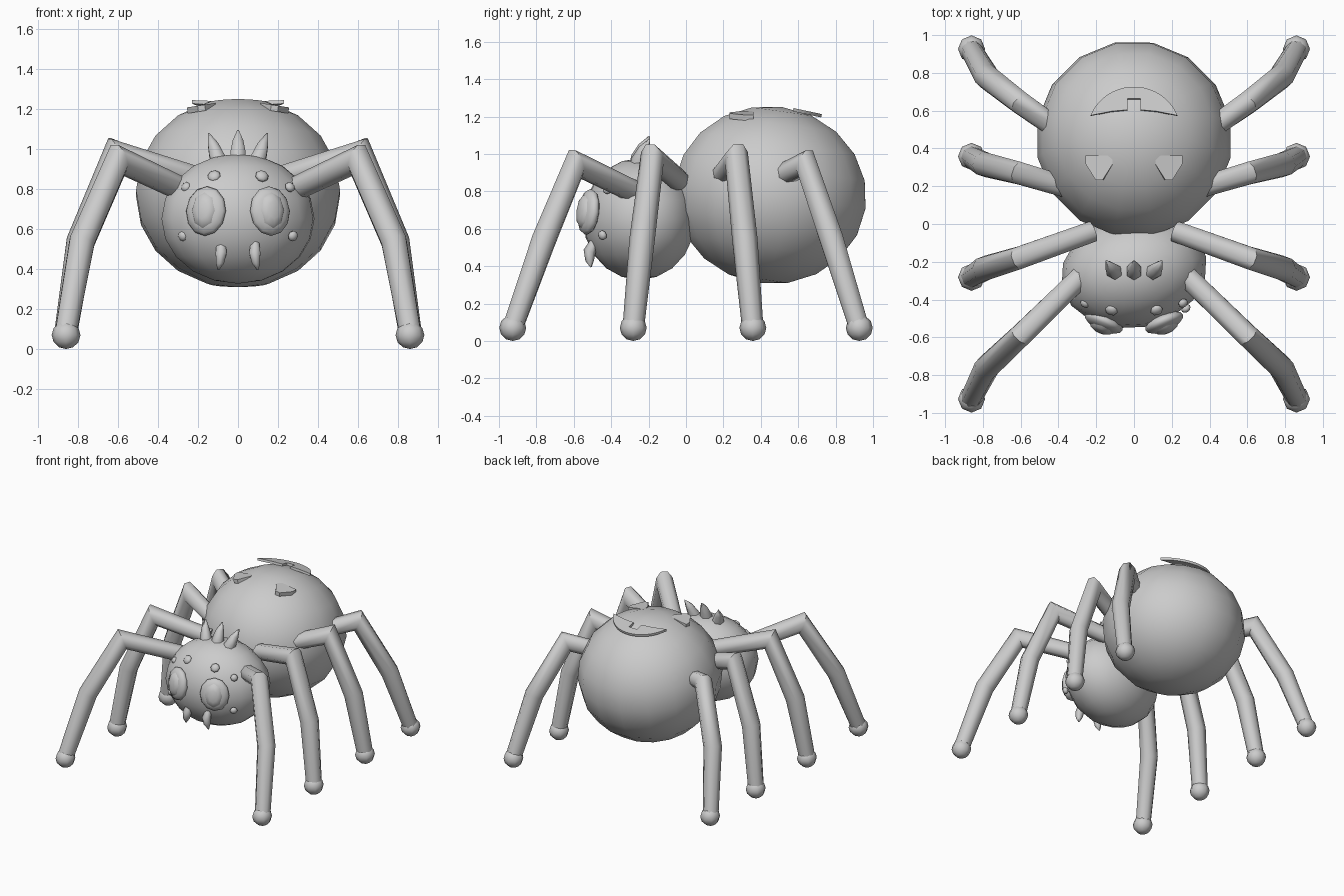
import bpy, bmesh, math
from math import radians, sin, cos, sqrt
from mathutils import Vector, Matrix

if "Cube" in bpy.data.objects:
    bpy.data.objects.remove(bpy.data.objects["Cube"])


def finish(name, bm, angle=None):
    bmesh.ops.recalc_face_normals(bm, faces=bm.faces[:])
    me = bpy.data.meshes.new(name)
    bm.to_mesh(me)
    bm.free()
    ob = bpy.data.objects.new(name, me)
    bpy.context.collection.objects.link(ob)
    if angle:
        bpy.ops.object.select_all(action='DESELECT')
        bpy.context.view_layer.objects.active = ob
        ob.select_set(True)
        bpy.ops.object.shade_smooth_by_angle(angle=radians(angle))
    return ob


def blob(name, loc, radii, rot=None, segs=12, rings=8):
    """Ellipsoid, optionally rotated by a matrix."""
    bm = bmesh.new()
    bmesh.ops.create_uvsphere(bm, u_segments=segs, v_segments=rings, radius=1)
    m = Matrix.Translation(loc) @ (rot or Matrix()) @ Matrix.Diagonal((*radii, 1))
    bmesh.ops.transform(bm, matrix=m, verts=bm.verts)
    return finish(name, bm, 60)


def tube(name, pts, radii, side, segs=8, angle=50):
    """Mitred tube through points lying in the plane whose normal is side."""
    bm = bmesh.new()
    pts = [Vector(p) for p in pts]
    side = Vector(side).normalized()
    rings = []
    for i, p in enumerate(pts):
        a = (p - pts[max(i - 1, 0)]).normalized()
        b = (pts[min(i + 1, len(pts) - 1)] - p).normalized()
        t = (a + b).normalized()
        up = side.cross(t).normalized()
        mitre = 1 / max(t.dot(a if i else b), 0.5)
        ring = []
        for k in range(segs):
            w = 2 * math.pi * (k + 0.5) / segs
            ring.append(bm.verts.new(p + radii[i] * (side * cos(w) + up * sin(w) * mitre)))
        rings.append(ring)
    for r, q in zip(rings, rings[1:]):
        for k in range(segs):
            n = (k + 1) % segs
            bm.faces.new((r[k], r[n], q[n], q[k]))
    bm.faces.new(rings[0])
    bm.faces.new(rings[-1])
    return finish(name, bm, angle)


def plate(name, outline, thick, loc, rot):
    bm = bmesh.new()
    face = bm.faces.new([bm.verts.new((x, y, 0)) for x, y in outline])
    top = bmesh.ops.extrude_face_region(bm, geom=[face])['geom']
    bmesh.ops.translate(bm, vec=(0, 0, thick),
                        verts=[v for v in top if isinstance(v, bmesh.types.BMVert)])
    bmesh.ops.transform(bm, matrix=Matrix.Translation(loc) @ rot, verts=bm.verts)
    return finish(name, bm)


# Body
blob("abdomen", (0, 0.45, 0.78), (0.52, 0.525, 0.475),
     Matrix.Rotation(radians(-8), 4, 'X') @ Matrix.Rotation(radians(11.25), 4, 'Z'), 16, 10)
HC, HR = Vector((0, -0.25, 0.652)), Vector((0.39, 0.30, 0.325))
blob("head", HC, HR, Matrix.Rotation(radians(11.25), 4, 'Z'), 16, 10)


def on_head(x, z):
    """Point on the face at x, z, and its outward direction."""
    y = HC.y - HR.y * sqrt(1 - (x / HR.x) ** 2 - ((z - HC.z) / HR.z) ** 2)
    p = Vector((x, y, z))
    d = p - HC
    return p, Vector((d.x / HR.x ** 2, d.y / HR.y ** 2, d.z / HR.z ** 2)).normalized()


def facing(n):
    return n.to_track_quat('Z', 'Y').to_matrix().to_4x4()


# Leg paths: base, knee, shin, ankle
legs = [
    [(0.24, -0.24, 0.78), (0.60, -0.59, 0.95), (0.78, -0.76, 0.54), (0.86, -0.92, 0.09)],
    [(0.22, -0.04, 0.86), (0.61, -0.18, 0.98), (0.79, -0.235, 0.54), (0.86, -0.28, 0.09)],
    [(0.34, 0.19, 0.88), (0.61, 0.27, 0.98), (0.79, 0.315, 0.54), (0.86, 0.355, 0.09)],
    [(0.40, 0.50, 0.88), (0.60, 0.64, 0.95), (0.78, 0.78, 0.54), (0.86, 0.92, 0.09)],
]
for s, tag in ((-1, "left"), (1, "right")):
    for i, path in enumerate(legs):
        pts = [(s * x, y, z) for x, y, z in path]
        run = Vector(pts[-1]) - Vector(pts[0])
        tube(f"leg_{tag}_{i + 1}", pts, (0.06, 0.064, 0.068, 0.058), (-run.y, run.x, 0))
        f = Vector(pts[-1])
        blob(f"foot_{tag}_{i + 1}", (f.x, f.y * 1.007, 0.07), (0.072, 0.072, 0.07), None, 8, 6)

    # Main eye with raised pupil
    p, n = on_head(s * 0.16, 0.69)
    n = Vector((s * 0.38, -0.9, 0.12)).normalized()
    blob("eye_" + tag, p, (0.108, 0.125, 0.045), facing(n), 12, 8)
    blob("pupil_" + tag, p + n * 0.032, (0.065, 0.09, 0.028), facing(n), 8, 6)
    # Small eyes
    for i, (x, z, r) in enumerate(((0.12, 0.865, 0.034), (0.26, 0.81, 0.027), (0.275, 0.565, 0.027))):
        p, n = on_head(s * x, z)
        blob(f"small_eye_{tag}_{i + 1}", p, (r, r, 0.02), facing(n), 8, 6)
    # Fang
    tube("fang_" + tag, [(s * 0.085, -0.49, 0.53), (s * 0.084, -0.515, 0.48),
                         (s * 0.09, -0.515, 0.43), (s * 0.098, -0.508, 0.395)],
         (0.024, 0.032, 0.023, 0.004), (1, 0, 0), 6, 65)
    # Triangular eye marking on the back
    tri = [(-0.072, 0.065), (0.072, 0.065), (0.072, 0.02), (0.018, -0.065), (-0.018, -0.065), (-0.072, 0.02)]
    plate("back_triangle_" + tag, tri, 0.03, (s * 0.18, 0.297, 1.19),
          Matrix.Rotation(radians(s * 9), 4, 'Y'))

# Horns on top of the head
for name, s in (("horn_left", -1), ("horn_middle", 0), ("horn_right", 1)):
    drop = 0.015 * abs(s)
    pts = [(s * 0.09, -0.26, 0.93 - drop), (s * 0.105, -0.25, 0.98 - drop),
           (s * 0.125, -0.225, 1.04 - drop), (s * 0.147, -0.195, 1.095 - drop)]
    tube(name, pts, (0.045, 0.044, 0.03, 0.004), (1, 0, 0), 6, 65)

# Notched crescent marking on the back
arc = [(0.248 * cos(radians(a)), 0.477 + 0.248 * sin(radians(a))) for a in range(22, 159, 8)]
inner = [(-0.12, 0.592), (-0.035, 0.6), (-0.035, 0.66), (0.035, 0.66), (0.035, 0.6), (0.12, 0.592)]
plate("back_crescent", [(x, y - 0.64) for x, y in arc + inner], 0.018, (0, 0.64, 1.213),
      Matrix.Rotation(radians(-12), 4, 'X'))
